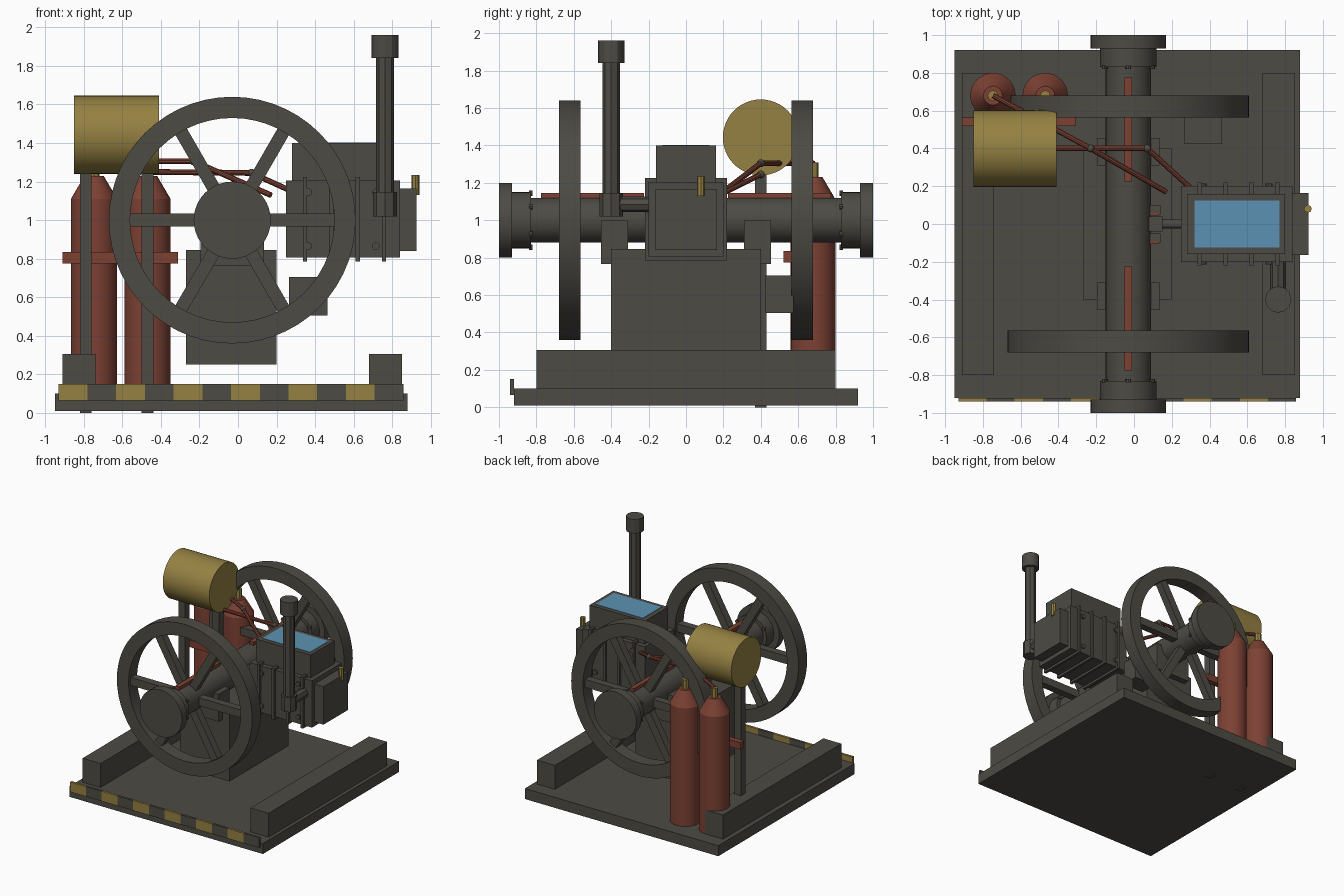
import bpy, bmesh, math
from mathutils import Vector, Matrix

cube = bpy.data.objects.get("Cube")
if cube:
    bpy.data.objects.remove(cube, do_unlink=True)


def material(name, rgb):
    m = bpy.data.materials.new(name)
    m.use_nodes = True
    m.diffuse_color = (*rgb, 1)
    m.node_tree.nodes["Principled BSDF"].inputs["Base Color"].default_value = (*rgb, 1)
    return m


IRON = material("dark_iron", (0.075, 0.07, 0.058))
RED = material("rust_red", (0.205, 0.053, 0.034))
BRASS = material("dull_brass", (0.3, 0.22, 0.055))
WATER = material("water_blue", (0.107, 0.283, 0.445))
built = []


def finish(name, bm, mat):
    bmesh.ops.recalc_face_normals(bm, faces=bm.faces)
    mesh = bpy.data.meshes.new(name)
    bm.to_mesh(mesh)
    bm.free()
    mesh.materials.append(mat)
    ob = bpy.data.objects.new(name, mesh)
    bpy.context.collection.objects.link(ob)
    built.append(ob)
    return ob


def box(name, x, y, z, mat=IRON):
    bm = bmesh.new()
    size = [b - a for a, b in (x, y, z)]
    mid = [(a + b) / 2 for a, b in (x, y, z)]
    bmesh.ops.create_cube(bm, size=1, matrix=Matrix.Translation(mid) @ Matrix.Diagonal((*size, 1)))
    return finish(name, bm, mat)


def rod(name, a, b, r, mat=IRON, sides=32, r_end=None):
    """Cylinder or cone between two points."""
    a, b = Vector(a), Vector(b)
    bm = bmesh.new()
    turn = (b - a).to_track_quat("Z", "Y").to_matrix().to_4x4()
    bmesh.ops.create_cone(bm, cap_ends=True, segments=sides, radius1=r,
                          radius2=r if r_end is None else r_end, depth=(b - a).length,
                          matrix=Matrix.Translation((a + b) / 2) @ turn)
    return finish(name, bm, mat)


def lathe(name, profile, origin, axis, mat=IRON, steps=40, closed=False):
    """Spin (radius, height) points around an axis."""
    bm = bmesh.new()
    verts = [bm.verts.new((r, 0, h)) for r, h in profile]
    pairs = list(zip(verts, verts[1:])) + ([(verts[-1], verts[0])] if closed else [])
    edges = [bm.edges.new(p) for p in pairs]
    bmesh.ops.spin(bm, geom=verts + edges, cent=(0, 0, 0), axis=(0, 0, 1),
                   angle=math.tau, steps=steps)
    bmesh.ops.remove_doubles(bm, verts=bm.verts, dist=0.0005)
    turn = Vector(axis).to_track_quat("Z", "Y").to_matrix().to_4x4()
    bm.transform(Matrix.Translation(origin) @ turn)
    return finish(name, bm, mat)


CX, CZ = -0.03, 1.0  # crankshaft axis

# Base, side rails and hazard strip
box("base_plate", (-0.95, 0.88), (-0.92, 0.92), (0.01, 0.1))
box("right_rail", (-0.91, -0.74), (-0.8, 0.8), (0.1, 0.305))
box("left_rail", (0.68, 0.85), (-0.8, 0.8), (0.1, 0.305))
for i in range(12):
    x = -0.93 + 0.149 * i
    box(f"hazard_block_{i}", (x, x + 0.149), (-0.94, -0.92), (0.065, 0.15),
        IRON if i % 2 else BRASS)

# Crankcase and bearings
box("crankcase", (-0.27, 0.2), (-0.4, 0.4), (0.25, 0.845))
for side in (-1, 1):
    box("bearing_block", (CX - 0.165, CX + 0.165),
        sorted((side * 0.31, side * 0.455)), (0.765, 1.0))
rod("crankshaft", (CX, -0.85, CZ), (CX, 0.85, CZ), 0.12)

for side in (-1, 1):
    # Stepped pulley with a ring of bolts
    lathe("pulley", [(0, 0.83), (0.15, 0.83), (0.15, 0.93), (0.2, 0.93), (0.2, 1), (0, 1)],
          (CX, 0, CZ), (0, side, 0))
    # Flywheel rim and spokes
    lathe("flywheel_rim", [(0.53, 0.565), (0.64, 0.565), (0.64, 0.68), (0.53, 0.68)],
          (CX, 0, CZ), (0, side, 0), steps=56, closed=True)
    for k in range(6):
        spoke = box("flywheel_spoke", (0.08, 0.55), (-0.032, 0.032), (-0.034, 0.034))
        spoke.data.transform(Matrix.Translation((CX, side * 0.622, CZ))
                             @ Matrix.Rotation(k * math.tau / 6, 4, "Y"))
        a = (k + 0.5) * math.tau / 6
        bx, bz = CX + 0.145 * math.cos(a), CZ + 0.145 * math.sin(a)
        rod("pulley_bolt", (bx, side * 0.82, bz), (bx, side * 0.84, bz), 0.015, sides=8)
    box("shaft_key", (CX - 0.02, CX + 0.02), sorted((side * 0.225, side * 0.775)),
        (1.1, 1.145), RED)

# Connecting rod
box("rod_bearing", (0.07, 0.15), (-0.04, 0.04), (0.95, 1.05))
for y in (-0.075, 0.075):
    box("rod_cap", (0.07, 0.14), (y - 0.025, y + 0.025), (0.96, 1.03))
    box("rod_shim", (0.08, 0.13), (y - 0.03, y - 0.015), (0.98, 1.034), RED)
rod("connecting_rod", (0.13, 0, 1), (0.27, 0, 1), 0.025, sides=12)

# Engine cylinder, ribs, head and water hopper
box("engine_block", (0.25, 0.84), (-0.2, 0.2), (0.805, 1.205))
for i in range(4):
    x = 0.347 + 0.137 * i
    box("block_rib", (x - 0.011, x + 0.011), (-0.22, 0.22), (0.785, 1.225))
box("cylinder_head", (0.84, 0.925), (-0.165, 0.165), (0.84, 1.165))
box("water_hopper", (0.28, 0.8), (-0.16, 0.16), (1.2, 1.4))
box("water_surface", (0.32, 0.77), (-0.125, 0.125), (1.397, 1.403), WATER)
for x in (0.365, 0.715):
    for z in (0.865, 1.145):
        for y in (-1, 1):
            rod("block_bolt", (x, y * 0.195, z), (x, y * 0.215, z), 0.02, sides=10)
rod("brass_oiler", (0.92, 0.08, 1.13), (0.92, 0.08, 1.235), 0.021, BRASS, 8)

# Exhaust
EX, EY = 0.763, -0.4
rod("exhaust_elbow", (EX, EY, 1.02), (EX, EY, 1.145), 0.063, sides=8)
rod("exhaust_branch", (EX, EY, 1.085), (EX, -0.19, 1.085), 0.042, sides=8)
rod("exhaust_pipe", (EX, EY, 1.1), (EX, EY, 1.87), 0.046, sides=8)
rod("exhaust_cap", (EX, EY, 1.84), (EX, EY, 1.96), 0.07, sides=12)

# Ignition box
box("ignition_box", (0.265, 0.465), (0.425, 0.575), (0.505, 0.705))

# Fuel tank on posts
rod("fuel_tank", (-0.85, 0.4, 1.443), (-0.41, 0.4, 1.443), 0.203, BRASS, 48)
for x in (-0.79, -0.47):
    box("tank_post", (x - 0.031, x + 0.031), (0.37, 0.43), (0, 1.26))

# Gas bottles with valves and strap
for x in (-0.747, -0.47):
    lathe("gas_bottle", [(0, 0.1), (0.12, 0.1), (0.12, 1.11), (0.05, 1.23), (0, 1.23)],
          (x, 0.68, 0), (0, 0, 1), RED, 32)
    rod("bottle_valve", (x, 0.68, 1.22), (x, 0.68, 1.31), 0.028, BRASS, 8)
box("bottle_strap", (-0.91, -0.31), (0.52, 0.565), (0.775, 0.835), RED)

# Fuel and gas lines with joints
lines = [[(-0.747, 0.68, 1.305), (-0.23, 0.4, 1.305), (0.17, 0.17, 1.13)],
         [(-0.45, 0.4, 1.25), (0.07, 0.4, 1.245), (0.3, 0.19, 1.14)]]
for start, joint, end in lines:
    rod("feed_line", start, joint, 0.015, RED, 10)
    rod("feed_line_drop", joint, end, 0.015, RED, 10)
    bm = bmesh.new()
    bmesh.ops.create_uvsphere(bm, u_segments=12, v_segments=8, radius=0.021,
                              matrix=Matrix.Translation(joint))
    finish("line_joint", bm, IRON)

# Smooth round parts, keep edges crisp
bpy.ops.object.select_all(action="DESELECT")
for ob in built:
    ob.select_set(True)
bpy.context.view_layer.objects.active = built[0]
bpy.ops.object.shade_smooth_by_angle(angle=math.radians(30))
